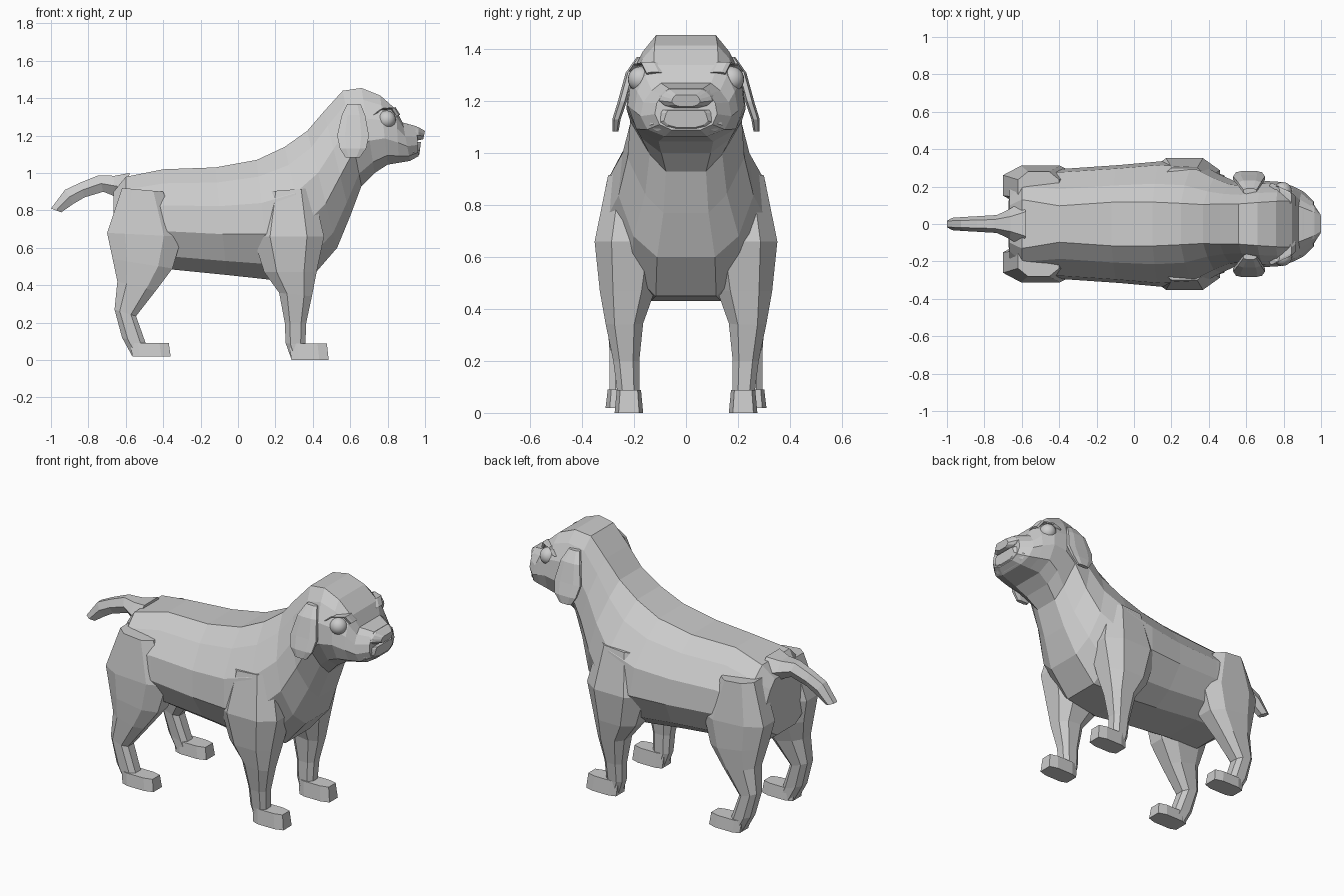
import bpy, bmesh
from mathutils import Vector


def loft(name, rings, mirror=False):
    """Skin a list of equal-length point rings and cap both ends."""
    bm = bmesh.new()
    loops = [[bm.verts.new(p) for p in ring] for ring in rings]
    n = len(loops[0])
    for a, b in zip(loops, loops[1:]):
        for i in range(n):
            j = (i + 1) % n
            bm.faces.new((a[i], a[j], b[j], b[i]))
    bm.faces.new(loops[0])
    bm.faces.new(loops[-1])
    bmesh.ops.recalc_face_normals(bm, faces=bm.faces)
    mesh = bpy.data.meshes.new(name)
    bm.to_mesh(mesh)
    bm.free()
    obj = bpy.data.objects.new(name, mesh)
    bpy.context.collection.objects.link(obj)
    if mirror:
        m = obj.modifiers.new("mirror", 'MIRROR')
        m.use_axis = (False, True, False)
    return obj


def slab_ring(xt, zt, xb, zb, w, top, low):
    """Symmetric cross-section hung between a top and a bottom point."""
    prof = [(0, top), (0.14, top + (1 - top) * 0.45), (0.36, 0.94),
            (0.62, 1.0), (0.87, low), (1, low * 0.55)]
    half = [(xt + (xb - xt) * t, w * k, zt + (zb - zt) * t) for t, k in prof]
    return half + [(x, -y, z) for x, y, z in reversed(half)]


def limb_ring(x0, z0, x1, z1, y0, y1):
    """Eight-sided ring running from back edge to front edge of a limb."""
    c = 0.24
    uv = [(0, c), (c, 0), (1 - c, 0), (1, c),
          (1, 1 - c), (1 - c, 1), (c, 1), (0, 1 - c)]
    return [(x0 + (x1 - x0) * u, y0 + (y1 - y0) * v, z0 + (z1 - z0) * u)
            for u, v in uv]


# Body, neck and head: top x, z, bottom x, z, half width, top and low fractions
body = [
    (-0.665, 0.90, -0.67, 0.56, 0.20, 0.50, 0.80),
    (-0.60, 0.98, -0.58, 0.49, 0.29, 0.45, 0.80),
    (-0.40, 1.02, -0.36, 0.485, 0.295, 0.33, 0.80),
    (-0.12, 1.03, -0.06, 0.455, 0.315, 0.37, 0.75),
    (0.10, 1.07, 0.17, 0.43, 0.335, 0.35, 0.75),
    (0.25, 1.14, 0.40, 0.45, 0.325, 0.34, 0.65),
    (0.37, 1.225, 0.53, 0.60, 0.26, 0.40, 0.78),
    (0.46, 1.33, 0.60, 0.77, 0.225, 0.48, 0.70),
    (0.56, 1.44, 0.66, 0.93, 0.215, 0.50, 0.65),
    (0.66, 1.455, 0.73, 1.00, 0.23, 0.50, 0.75),
    (0.76, 1.415, 0.80, 1.045, 0.225, 0.54, 0.85),
    (0.845, 1.34, 0.86, 1.055, 0.20, 0.62, 0.85),
    (0.88, 1.27, 0.92, 1.065, 0.175, 0.55, 0.85),
    (0.955, 1.25, 0.965, 1.09, 0.12, 0.55, 0.85),
]
loft("body_and_head", [slab_ring(*r) for r in body])

# Nose and chin at the muzzle tip
loft("nose", [slab_ring(0.90, 1.265, 0.90, 1.17, 0.13, 0.6, 0.8),
              slab_ring(0.965, 1.245, 0.965, 1.175, 0.10, 0.6, 0.8),
              slab_ring(1.0, 1.225, 0.99, 1.18, 0.055, 0.7, 0.8)])
loft("chin", [slab_ring(0.94, 1.17, 0.93, 1.07, 0.14, 0.8, 0.8),
              slab_ring(0.978, 1.165, 0.97, 1.10, 0.085, 0.8, 0.8)])

# Front legs and paws
loft("front_leg", [limb_ring(*r) for r in [
    (0.14, 0.90, 0.40, 0.92, 0.10, 0.30),
    (0.08, 0.66, 0.46, 0.66, 0.08, 0.352),
    (0.14, 0.47, 0.42, 0.47, 0.12, 0.332),
    (0.22, 0.36, 0.395, 0.34, 0.165, 0.31),
    (0.25, 0.20, 0.365, 0.20, 0.18, 0.28),
    (0.255, 0.09, 0.36, 0.08, 0.18, 0.265),
    (0.285, 0.005, 0.37, 0.005, 0.175, 0.26)]], True)


def paw(name, x0, x1, y0, y1, z0, h):
    xs = [(x0, 0.75), (x0 + 0.04, 1), (x1 - 0.05, 1), (x1, 0.72)]
    c, w = (y0 + y1) / 2, (y1 - y0) / 2
    loft(name, [[(x, c - w * k, z0), (x, c + w * k, z0),
                 (x - 0.01, c + w * k * 0.85, z0 + h),
                 (x - 0.01, c - w * k * 0.85, z0 + h)] for x, k in xs], True)


paw("front_paw", 0.285, 0.485, 0.165, 0.275, 0.0, 0.088)

# Hind legs and paws
loft("hind_leg", [limb_ring(*r) for r in [
    (-0.62, 0.92, -0.40, 0.90, 0.10, 0.28),
    (-0.70, 0.68, -0.30, 0.66, 0.10, 0.312),
    (-0.67, 0.54, -0.35, 0.49, 0.12, 0.312),
    (-0.645, 0.42, -0.44, 0.37, 0.16, 0.305),
    (-0.66, 0.27, -0.545, 0.235, 0.19, 0.295),
    (-0.62, 0.12, -0.49, 0.08, 0.20, 0.295),
    (-0.565, 0.02, -0.46, 0.02, 0.20, 0.295)]], True)
paw("hind_paw", -0.565, -0.36, 0.195, 0.31, 0.018, 0.072)

# Tail
tail = [(-0.58, 1.00, -0.60, 0.84, 0.13), (-0.66, 0.985, -0.67, 0.88, 0.08),
        (-0.745, 0.988, -0.72, 0.90, 0.048), (-0.84, 0.95, -0.82, 0.87, 0.042),
        (-0.925, 0.91, -0.88, 0.835, 0.038), (-1.0, 0.81, -0.945, 0.79, 0.033)]
loft("tail", [[(a, w * 0.5, b), (c * 0.5 + a * 0.5, w, (b + d) / 2),
               (c, w * 0.5, d), (c, -w * 0.5, d),
               (c * 0.5 + a * 0.5, -w, (b + d) / 2), (a, -w * 0.5, b)]
              for a, b, c, d, w in tail])

# Drooping ears: back x, front x, y, z, thickness
ear = [(0.585, 0.655, 0.175, 1.37, 0.03), (0.555, 0.68, 0.215, 1.31, 0.035),
       (0.53, 0.70, 0.245, 1.20, 0.035), (0.545, 0.685, 0.268, 1.13, 0.032),
       (0.575, 0.65, 0.272, 1.083, 0.024)]
loft("ear", [limb_ring(x0, z, x1, z, y - t / 2, y + t / 2)
             for x0, x1, y, z, t in ear], True)

# Eyes with brow ridges
for side in (1, -1):
    bpy.ops.mesh.primitive_uv_sphere_add(segments=20, ring_count=12, radius=0.049,
                                         location=(0.795, side * 0.175, 1.285))
    bpy.context.object.name = "eye"
    bpy.ops.object.shade_smooth()
loft("brow", [limb_ring(x - 0.012, z, x + 0.012, z + 0.012, y - 0.05, y + 0.012)
              for x, y, z in [(0.735, 0.205, 1.31), (0.765, 0.19, 1.335),
                              (0.83, 0.16, 1.34), (0.855, 0.14, 1.30)]], True)
